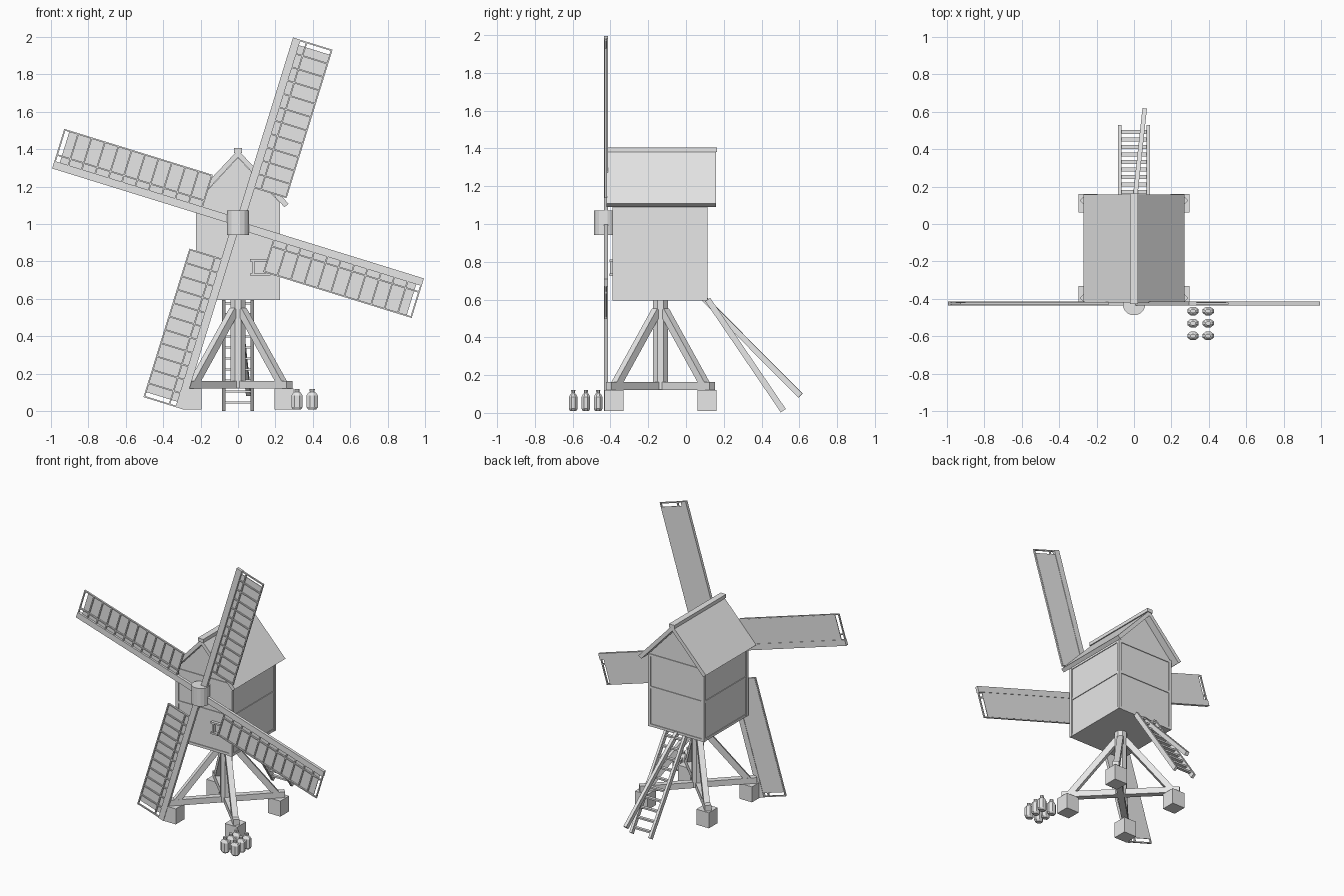
import bpy, bmesh, math
from mathutils import Vector, Matrix

if "Cube" in bpy.data.objects:
    bpy.data.objects.remove(bpy.data.objects["Cube"])

grey = bpy.data.materials.new("plain_grey")
grey.use_nodes = True
grey.diffuse_color = (0.8, 0.8, 0.8, 1)
grey.node_tree.nodes["Principled BSDF"].inputs["Base Color"].default_value = (0.8, 0.8, 0.8, 1)

MID_Y = -0.135                      # centre of post and house
HALF_X, FRONT, BACK = 0.225, -0.39, 0.115


def finish(name, bm):
    bmesh.ops.recalc_face_normals(bm, faces=bm.faces)
    mesh = bpy.data.meshes.new(name)
    bm.to_mesh(mesh)
    bm.free()
    mesh.materials.append(grey)
    obj = bpy.data.objects.new(name, mesh)
    bpy.context.scene.collection.objects.link(obj)
    return obj


def box(bm, lo, hi):
    lo, hi = Vector(lo), Vector(hi)
    m = Matrix.Translation((lo + hi) / 2) @ Matrix.Diagonal((*(hi - lo), 1))
    bmesh.ops.create_cube(bm, size=1, matrix=m)


def beam(bm, a, b, side, depth, up=(0, 0, 1)):
    """Square timber from a to b; depth is measured towards up."""
    a, b = Vector(a), Vector(b)
    z = (b - a).normalized()
    x = Vector(up).cross(z).normalized()
    y = z.cross(x)
    rot = Matrix((x, y, z)).transposed().to_4x4()
    m = Matrix.Translation((a + b) / 2) @ rot @ Matrix.Diagonal((side, depth, (b - a).length, 1))
    bmesh.ops.create_cube(bm, size=1, matrix=m)


def prism(bm, outline, y0, y1):
    """Extrude an x-z outline along y."""
    face = bm.faces.new([bm.verts.new((x, y0, z)) for x, z in outline])
    ext = bmesh.ops.extrude_face_region(bm, geom=[face])
    verts = [v for v in ext["geom"] if isinstance(v, bmesh.types.BMVert)]
    bmesh.ops.translate(bm, verts=verts, vec=(0, y1 - y0, 0))


def lathe(bm, profile, sides, centre, sx=1, sy=1):
    """Rings of (radius, height) joined and capped."""
    rings = []
    for r, h in profile:
        angles = [(i + 0.5) * math.tau / sides for i in range(sides)]
        rings.append([bm.verts.new((centre[0] + sx * r * math.cos(t),
                                    centre[1] + sy * r * math.sin(t), h)) for t in angles])
    for p, q in zip(rings, rings[1:]):
        for i in range(sides):
            j = (i + 1) % sides
            bm.faces.new((p[i], p[j], q[j], q[i]))
    bm.faces.new(rings[0])
    bm.faces.new(rings[-1])


# House walls with gables
bm = bmesh.new()
w = HALF_X - 0.007
prism(bm, [(-w, 0.6), (w, 0.6), (w, 1.12), (0, 1.355), (-w, 1.12)], FRONT + 0.007, BACK - 0.007)
finish("house_walls", bm)

# Timber frame: corner posts and horizontal bands
bm = bmesh.new()
t = 0.022
for s in (-1, 1):
    for y in (FRONT, BACK - t):
        x = s * (HALF_X - t / 2)
        box(bm, (x - t / 2, y, 0.595), (x + t / 2, y + t, 1.118))
for z in (0.595, 0.868, 1.1):
    box(bm, (-HALF_X + 0.002, FRONT + 0.002, z), (HALF_X - 0.002, BACK - 0.002, z + 0.018))
finish("house_frame", bm)

# Roof slabs and ridge cap
bm = bmesh.new()
for s in (-1, 1):
    prism(bm, [(0, 1.395), (s * 0.27, 1.108), (s * 0.248, 1.09), (0, 1.357)], -0.42, 0.158)
finish("roof", bm)
bm = bmesh.new()
box(bm, (-0.022, -0.428, 1.38), (0.022, 0.163, 1.405))
finish("ridge_cap", bm)

# Front window frame
bm = bmesh.new()
for x in (0.075, 0.15):
    box(bm, (x, -0.402, 0.725), (x + 0.012, FRONT + 0.01, 0.81))
for z in (0.725, 0.8):
    box(bm, (0.064, -0.405, z), (0.173, FRONT + 0.01, z + 0.012))
finish("window_frame", bm)

# Centre post
bm = bmesh.new()
lathe(bm, [(0.042, 0.125), (0.042, 0.61)], 8, (0, MID_Y))
finish("centre_post", bm)

# Trestle: crossed beams, braces and footing blocks
beams, braces, blocks = bmesh.new(), bmesh.new(), bmesh.new()
for sx in (-1, 1):
    beam(beams, (-sx * 0.275, MID_Y - 0.275, 0.142), (sx * 0.275, MID_Y + 0.275, 0.142), 0.042, 0.042)
    for sy in (-1, 1):
        beam(braces, (sx * 0.235, MID_Y + sy * 0.235, 0.15),
             (sx * 0.02, MID_Y + sy * 0.02, 0.54), 0.04, 0.04)
        x, y = sx * 0.246, MID_Y + sy * 0.246
        box(blocks, (x - 0.05, y - 0.05, 0.01), (x + 0.05, y + 0.05, 0.122))
finish("trestle_beams", beams)
finish("trestle_braces", braces)
finish("footing_blocks", blocks)

# Rear ladder
bm = bmesh.new()
top, foot = Vector((0, 0.115, 0.6)), Vector((0, 0.515, 0.012))
for x in (-0.076, 0.076):
    off = Vector((x, 0, 0))
    beam(bm, foot + off, top + off, 0.018, 0.032)
for i in range(10):
    p = foot.lerp(top, (i + 0.6) / 10)
    beam(bm, p - Vector((0.076, 0, 0)), p + Vector((0.076, 0, 0)), 0.022, 0.012)
finish("ladder", bm)

# Tail pole
bm = bmesh.new()
beam(bm, (0, 0.09, 0.61), (0.056, 0.607, 0.092), 0.024, 0.03)
finish("tail_pole", bm)

# Sail hub
bm = bmesh.new()
lathe(bm, [(0.061, 0.942), (0.061, 1.072)], 16, (0, -0.427))
finish("sail_hub", bm)

# Four sails, built upright and turned about the hub
REACH, INNER, OUTER = 1.035, 0.205, 0.208
for n in range(4):
    stock, lattice, cloth = bmesh.new(), bmesh.new(), bmesh.new()
    box(stock, (-0.013, -0.435, 0), (0.029, -0.414, REACH))
    for x in (0.06, OUTER - 0.008):
        box(lattice, (x, -0.431, INNER), (x + 0.008, -0.419, REACH))
    rungs = 12
    for i in range(rungs):
        z = INNER + (REACH - INNER - 0.008) * i / (rungs - 1)
        box(lattice, (0.02, -0.43, z), (OUTER, -0.42, z + 0.008))
    box(cloth, (0.02, -0.421, INNER), (OUTER - 0.004, -0.417, REACH - 0.03))
    turn = Matrix.Translation((0, 0, 1.003)) @ Matrix.Rotation(math.radians(17.2 + 90 * n), 4, "Y")
    for part, bm in (("stock", stock), ("lattice", lattice), ("cloth", cloth)):
        bm.transform(turn)
        finish(f"sail_{part}_{n + 1}", bm)

# Row of tied sacks beside the mill
bm = bmesh.new()
sack = [(0.022, 0.01), (0.031, 0.022), (0.031, 0.085), (0.02, 0.1), (0.013, 0.104), (0.015, 0.12)]
for x in (0.315, 0.396):
    for y in (-0.465, -0.53, -0.597):
        lathe(bm, sack, 8, (x, y), 1.05, 0.8)
finish("sacks", bm)
